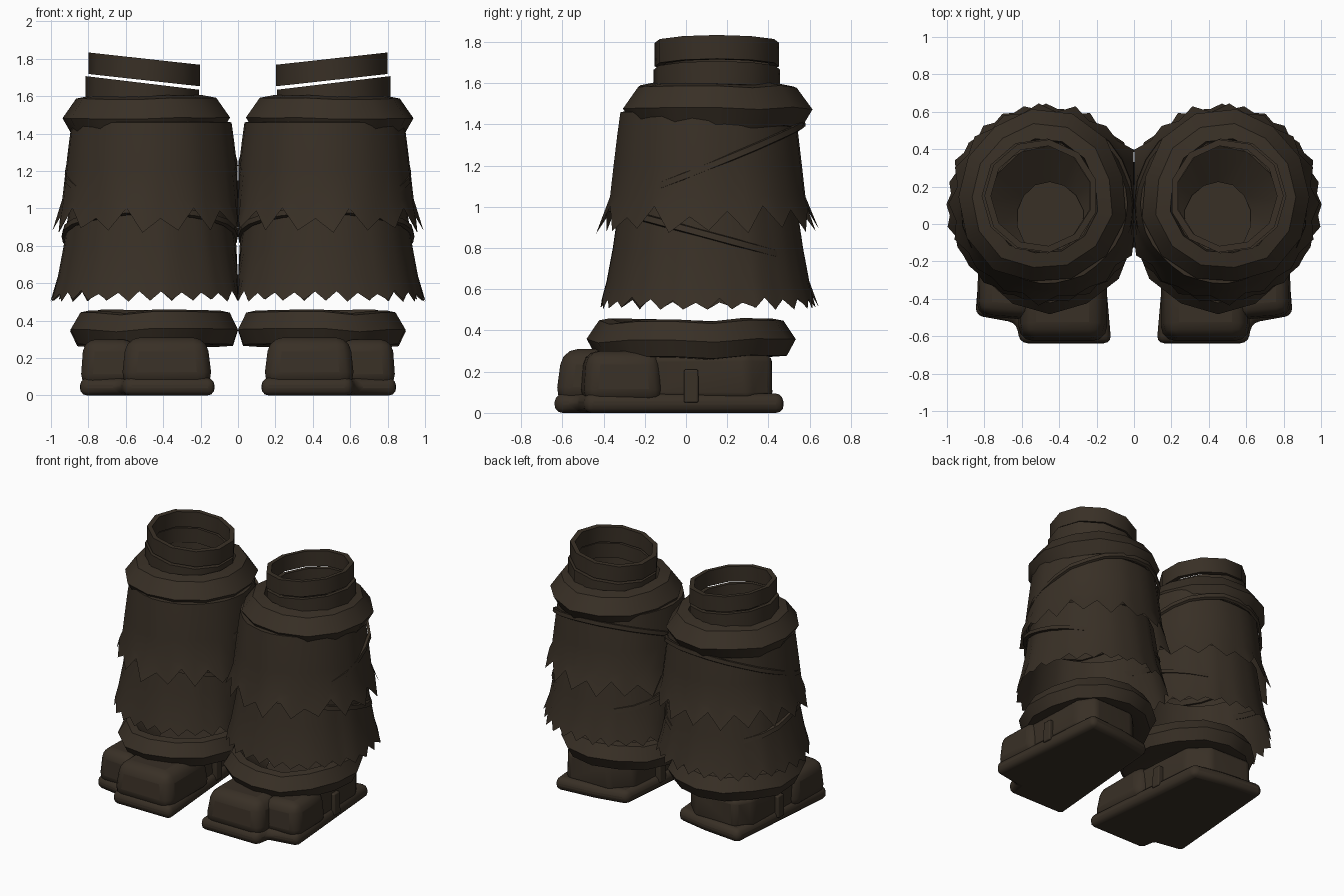
import bpy, bmesh, math, random

if "Cube" in bpy.data.objects:
    bpy.data.objects.remove(bpy.data.objects["Cube"])

random.seed(4)
brown = bpy.data.materials.new("dark_brown")
brown.diffuse_color = (0.040, 0.029, 0.019, 1)
brown.use_nodes = True
brown.node_tree.nodes["Principled BSDF"].inputs["Base Color"].default_value = brown.diffuse_color


def finish(name, bm, bevel=0.0, segs=3, angle=35):
    """Turn a right-hand part into a mirrored pair."""
    bmesh.ops.recalc_face_normals(bm, faces=bm.faces)
    me = bpy.data.meshes.new(name)
    bm.to_mesh(me)
    bm.free()
    me.materials.append(brown)
    ob = bpy.data.objects.new(name, me)
    bpy.context.collection.objects.link(ob)
    if bevel:
        b = ob.modifiers.new("bevel", 'BEVEL')
        b.width, b.segments, b.limit_method = bevel, segs, 'ANGLE'
    m = ob.modifiers.new("pair", 'MIRROR')
    m.use_mirror_merge = False
    bpy.ops.object.select_all(action='DESELECT')
    ob.select_set(True)
    bpy.context.view_layer.objects.active = ob
    bpy.ops.object.shade_smooth_by_angle(angle=math.radians(angle))
    return ob


def lathe(name, cx, cy, profile, n, closed=True, tilt=(0, 0), hem=None, flare=0.0,
          rough=0, wavy=0, sy=1.0, turn=0.0):
    """Sweep (radius, z) points round an axis; sides meeting the other leg stop at x = 0."""
    bm = bmesh.new()
    rows = []
    wob = [1 + random.uniform(-rough, rough) for _ in range(n)]
    lift = [random.uniform(-wavy, wavy) for _ in range(n)]
    for k, (r, z) in enumerate(profile):
        row = []
        for i in range(n):
            a = 2 * math.pi * (i + turn) / n
            rr, zz = r * wob[i], z + lift[i]
            if hem and k == 0:      # jagged lower edge, tips flared outwards
                tooth = hem * random.uniform(0.4, 1.4)
                zz += tooth if i % 2 else -tooth * 0.5
                rr += 0 if i % 2 else flare * random.uniform(0.4, 1.2)
            dx, dy = rr * math.cos(a), rr * math.sin(a) * sy
            zz += tilt[0] * dx + tilt[1] * dy
            row.append(bm.verts.new((max(cx + dx, 0.001), cy + dy, zz)))
        rows.append(row)
    for k in range(len(rows) if closed else len(rows) - 1):
        lo, hi = rows[k], rows[(k + 1) % len(rows)]
        for i in range(n):
            j = (i + 1) % n
            bm.faces.new((lo[i], lo[j], hi[j], hi[i]))
    return finish(name, bm)


def prism(name, outline, z0, z1, taper, centre, bevel):
    """Extruded outline, narrowed towards its top, with rounded edges."""
    bm = bmesh.new()
    lo = [bm.verts.new((x, y, z0)) for x, y in outline]
    hi = [bm.verts.new((centre[0] + (x - centre[0]) * taper,
                        centre[1] + (y - centre[1]) * taper, z1)) for x, y in outline]
    bm.faces.new(lo)
    bm.faces.new(hi)
    for i in range(len(lo)):
        j = (i + 1) % len(lo)
        bm.faces.new((lo[i], lo[j], hi[j], hi[i]))
    return finish(name, bm, bevel, angle=50)


def box(x0, x1, y0, y1):
    return [(x0, y0), (x1, y0), (x1, y1), (x0, y1)]


# Shoes: split-toe sole, two toe caps, heel and side strap
prism("sole", [(0.12, -0.64), (0.61, -0.64), (0.63, -0.53), (0.85, -0.49),
               (0.77, 0.48), (0.46, 0.45), (0.21, 0.40)], 0.0, 0.095, 0.99, (0.48, -0.1), 0.04)
prism("big_toe", box(0.135, 0.625, -0.635, -0.10), 0.05, 0.31, 0.88, (0.40, -0.34), 0.075)
prism("outer_toe", [(0.54, -0.52), (0.845, -0.495), (0.835, -0.11), (0.54, -0.11)],
      0.05, 0.30, 0.90, (0.66, -0.30), 0.065)
prism("heel", [(0.19, -0.25), (0.80, -0.25), (0.78, 0.30), (0.70, 0.42),
               (0.36, 0.41), (0.23, 0.28)], 0.07, 0.28, 0.99, (0.5, 0.1), 0.03)
prism("side_strap", box(0.17, 0.82, -0.01, 0.06), 0.05, 0.21, 0.98, (0.5, 0.025), 0.008)

# Ankle cuff with a funnel-shaped inside
lathe("ankle_cuff", 0.45, 0.03, [(0.465, 0.35), (0.41, 0.44), (0.36, 0.45),
      (0.18, 0.31), (0.36, 0.265), (0.425, 0.27)], 14, rough=0.025, wavy=0.012, sy=1.10, turn=0.5)

# Two fur tiers with ragged hems
lathe("lower_fur", 0.47, 0.105, [(0.515, 0.52), (0.492, 0.64), (0.462, 0.80), (0.43, 1.02)],
      56, closed=False, hem=0.03, flare=0.02, rough=0.01)
lathe("upper_fur", 0.46, 0.11, [(0.495, 0.915), (0.475, 1.05), (0.458, 1.20),
      (0.44, 1.35), (0.425, 1.46), (0.31, 1.47)], 34, closed=False, hem=0.065, flare=0.04, rough=0.012)

# Slanted straps wrapped over the fur, sinking into it in places
lathe("upper_strap", 0.462, 0.112, [(0.452, 1.20), (0.468, 1.205), (0.464, 1.235), (0.445, 1.24)],
      24, tilt=(-0.05, 0.40), rough=0.014)
lathe("lower_strap", 0.472, 0.10, [(0.452, 0.845), (0.476, 0.85), (0.47, 0.88), (0.445, 0.885)],
      24, tilt=(0.0, -0.27), rough=0.014)

# Wide collar and the two loose neck rings
lathe("collar", 0.492, 0.145, [(0.452, 1.48), (0.378, 1.585), (0.30, 1.60), (0.29, 1.50),
      (0.37, 1.39), (0.40, 1.39)], 13, rough=0.025, wavy=0.008, sy=1.03)
lathe("lower_neck_ring", 0.505, 0.15, [(0.31, 1.56), (0.31, 1.67), (0.275, 1.67), (0.275, 1.56)],
      11, tilt=(0.12, 0.0))
lathe("upper_neck_ring", 0.495, 0.15, [(0.305, 1.685), (0.305, 1.80), (0.27, 1.80), (0.27, 1.685)],
      11, tilt=(0.11, 0.0))
